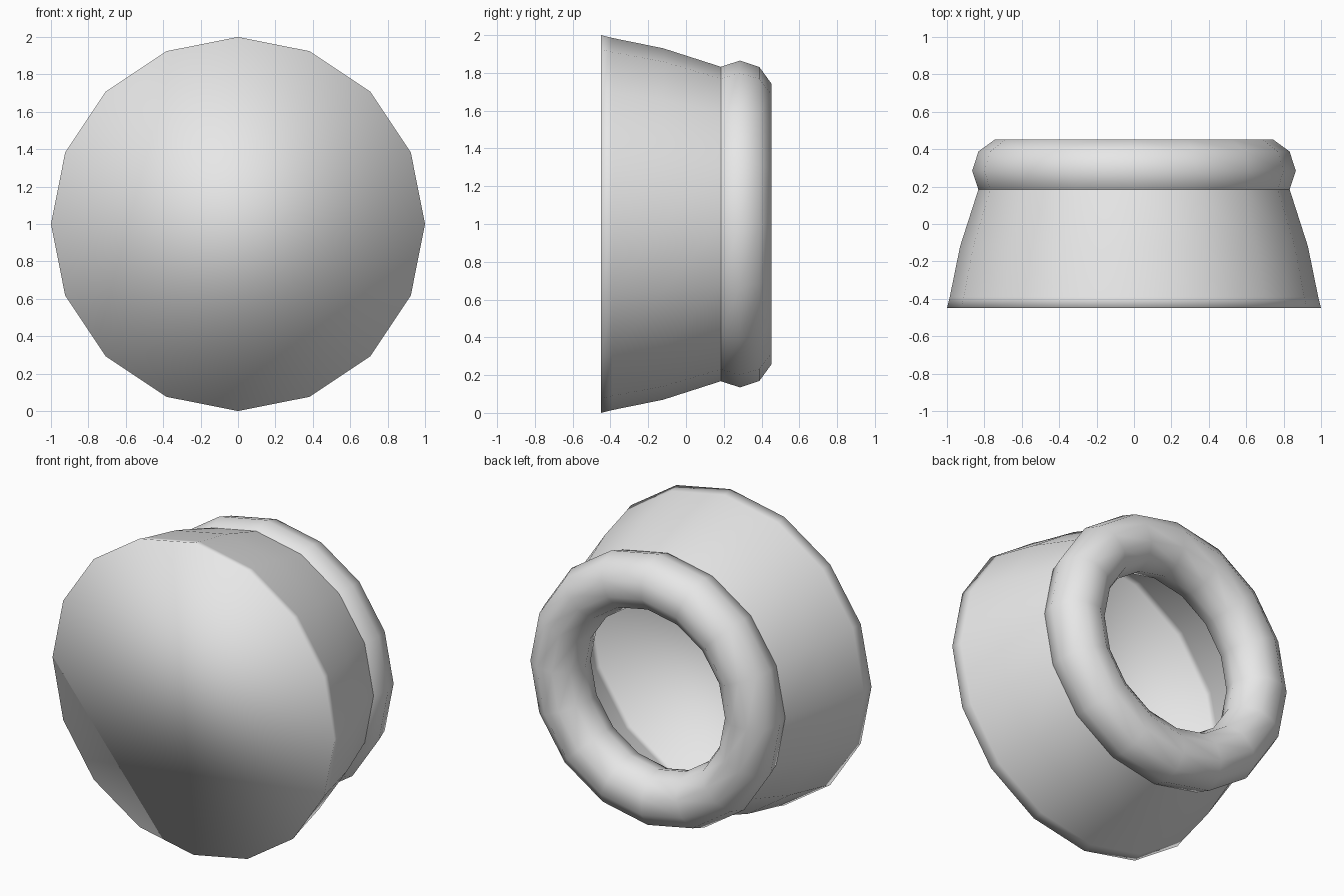
import bpy
import bmesh
import math

SIDES = 16        # segments around the axis
CENTRE_Z = 1.0

cube = bpy.data.objects.get("Cube")
if cube:
    bpy.data.objects.remove(cube, do_unlink=True)

# Single plain grey material
grey = bpy.data.materials.new("light grey")
grey.use_nodes = True
grey.diffuse_color = (0.8, 0.8, 0.8, 1)
grey.node_tree.nodes["Principled BSDF"].inputs["Base Color"].default_value = (0.8, 0.8, 0.8, 1)


def lathe(name, profile, loop=False, cap_first=False):
    """Spin (radius, y) points around the front-to-back axis."""
    bm = bmesh.new()
    rings = []
    for r, y in profile:
        rings.append([bm.verts.new((r * math.cos(2 * math.pi * i / SIDES), y,
                                    CENTRE_Z + r * math.sin(2 * math.pi * i / SIDES)))
                      for i in range(SIDES)])
    pairs = list(zip(rings, rings[1:]))
    if loop:
        pairs.append((rings[-1], rings[0]))
    for a, b in pairs:
        for i in range(SIDES):
            j = (i + 1) % SIDES
            bm.faces.new((a[i], a[j], b[j], b[i]))
    if cap_first:
        bm.faces.new(rings[0])
    bmesh.ops.recalc_face_normals(bm, faces=bm.faces[:])
    for f in bm.faces:
        f.smooth = True
    mesh = bpy.data.meshes.new(name)
    bm.to_mesh(mesh)
    bm.free()
    mesh.materials.append(grey)
    obj = bpy.data.objects.new(name, mesh)
    bpy.context.collection.objects.link(obj)
    return obj


# Tapered hollow body with a flat, softly shaded front face
lathe("knob_body",
      [(1.0, -0.45), (0.985, -0.39), (0.93, -0.12), (0.832, 0.185)],
      cap_first=True)

# Rounded ring around the open back
RING_RADIUS, TUBE_RADIUS, RING_Y, TUBE_SIDES = 0.69, 0.175, 0.285, 10
lathe("back_ring",
      [(RING_RADIUS + TUBE_RADIUS * math.cos(2 * math.pi * k / TUBE_SIDES),
        RING_Y + TUBE_RADIUS * math.sin(2 * math.pi * k / TUBE_SIDES))
       for k in range(TUBE_SIDES)],
      loop=True)
